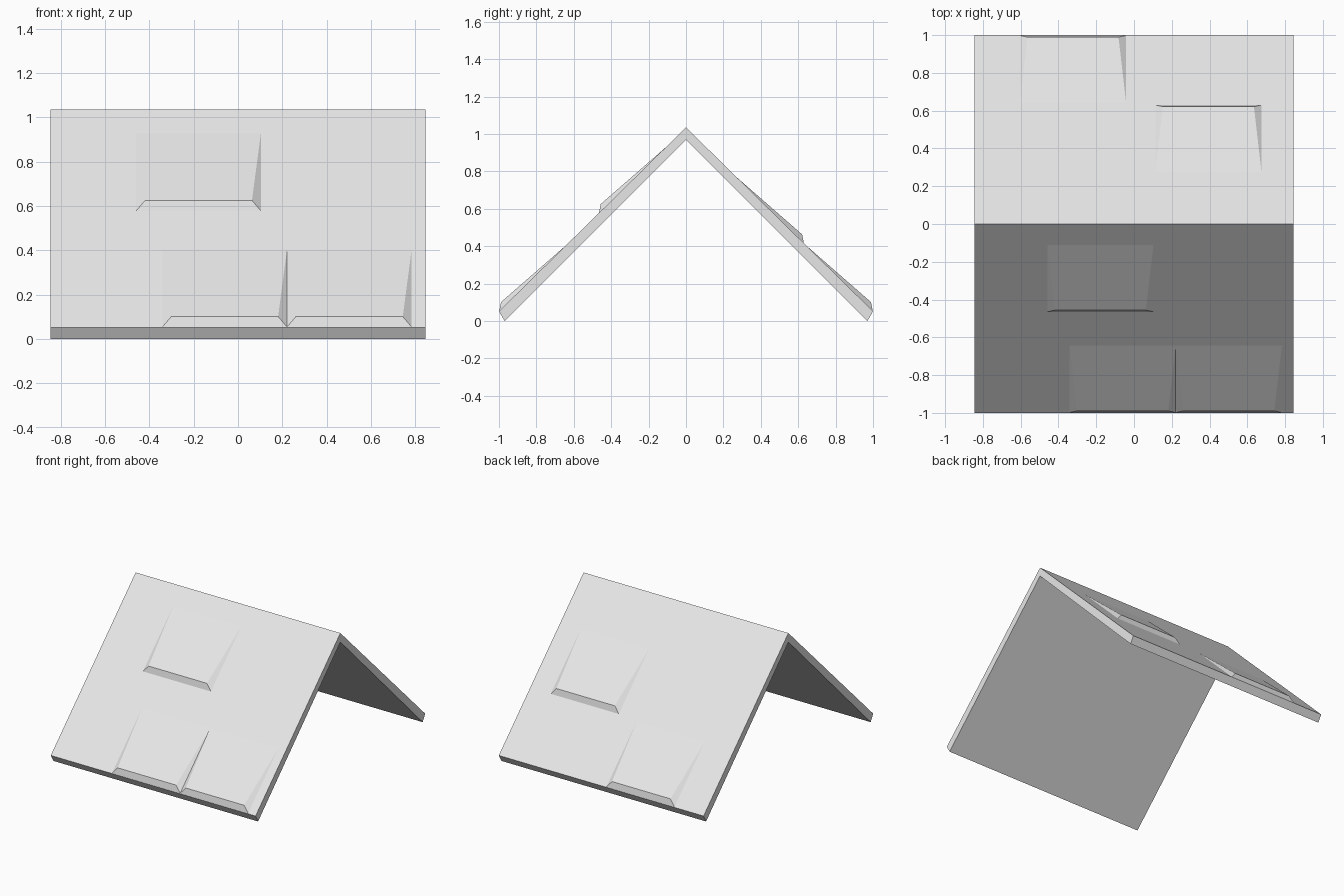
import bpy
import bmesh

cube = bpy.data.objects.get("Cube")
if cube:
    bpy.data.objects.remove(cube, do_unlink=True)

HALF_WIDTH = 0.845
RIDGE = 1.035
EAVE = 0.052

grey = bpy.data.materials.new("light_grey")
grey.use_nodes = True
grey.diffuse_color = (0.8, 0.8, 0.8, 1)
grey.node_tree.nodes["Principled BSDF"].inputs["Base Color"].default_value = grey.diffuse_color


def make_object(name, points, faces):
    bm = bmesh.new()
    verts = [bm.verts.new(p) for p in points]
    for face in faces:
        bm.faces.new([verts[i] for i in face])
    bmesh.ops.recalc_face_normals(bm, faces=bm.faces)
    mesh = bpy.data.meshes.new(name)
    bm.to_mesh(mesh)
    bm.free()
    mesh.materials.append(grey)
    obj = bpy.data.objects.new(name, mesh)
    bpy.context.collection.objects.link(obj)
    return obj


def slope_z(y):
    return RIDGE + (EAVE - RIDGE) * abs(y)


# Gable roof: one half of the chevron, mirrored over the ridge
half = [(0, RIDGE), (-1, EAVE), (-0.97, 0), (0, 0.968)]
points = [(x, y, z) for x in (-HALF_WIDTH, HALF_WIDTH) for y, z in half]
roof = make_object("roof", points, [(0, 1, 2, 3), (4, 5, 6, 7),
                                    (0, 1, 5, 4), (1, 2, 6, 5), (2, 3, 7, 6)])
mirror = roof.modifiers.new("mirror_slopes", 'MIRROR')
mirror.use_axis = (False, True, False)


# Raised shingle: a wedge flush at the top, with a bevelled lip at the bottom
def shingle(name, x, low, side, width=0.562, length=0.355, inset=0.04):
    x2, high = x + width, low - length
    lip_y, lip_z = low - 0.009, slope_z(low) + 0.047
    points = [(x, side * high, slope_z(high)), (x2, side * high, slope_z(high)),
              (x2, side * low, slope_z(low)), (x, side * low, slope_z(low)),
              (x + inset, side * lip_y, lip_z), (x2 - inset, side * lip_y, lip_z)]
    make_object(name, points, [(0, 1, 5, 4), (3, 4, 5, 2), (0, 4, 3),
                               (1, 2, 5), (0, 3, 2, 1)])


shingle("front_upper_shingle", -0.459, 0.465, -1)
shingle("front_eave_shingle_right", -0.341, 0.998, -1)
shingle("front_eave_shingle_left", 0.221, 0.998, -1)
shingle("back_eave_shingle", -0.604, 0.998, 1)
shingle("back_upper_shingle", 0.113, 0.63, 1)
